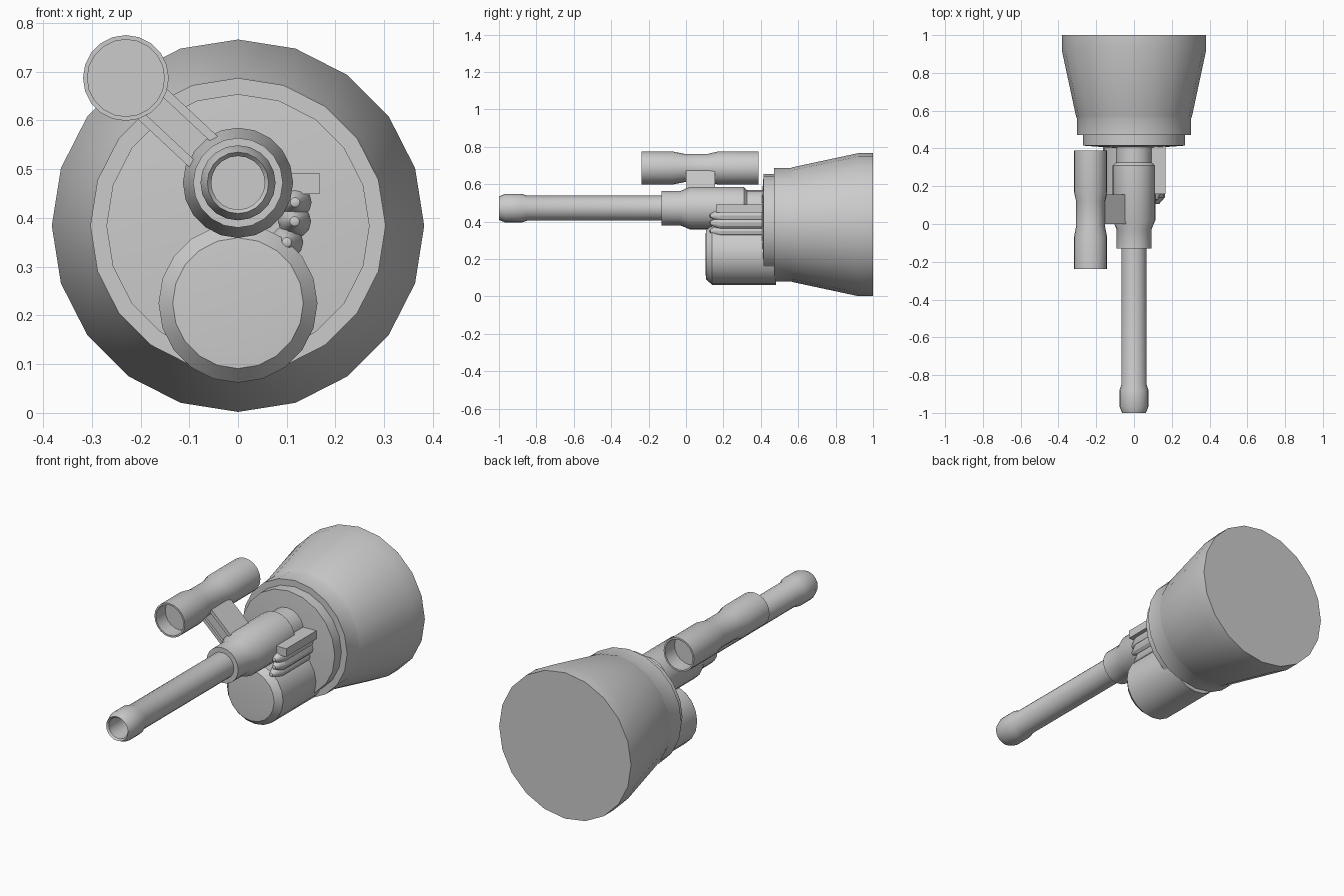
import bpy, bmesh, math
from mathutils import Matrix

if "Cube" in bpy.data.objects:
    bpy.data.objects.remove(bpy.data.objects["Cube"])


def finish(name, bm, smooth=True):
    bmesh.ops.recalc_face_normals(bm, faces=bm.faces)
    mesh = bpy.data.meshes.new(name)
    bm.to_mesh(mesh)
    bm.free()
    ob = bpy.data.objects.new(name, mesh)
    bpy.context.collection.objects.link(ob)
    if smooth:
        bpy.ops.object.select_all(action='DESELECT')
        ob.select_set(True)
        bpy.context.view_layer.objects.active = ob
        bpy.ops.object.shade_smooth_by_angle(angle=math.radians(28))
    return ob


def lathe(name, x, z, profile, sides=20):
    """Revolve (y, radius) points around an axis parallel to y."""
    bm = bmesh.new()
    rings = []
    for y, r in profile:
        n = sides if r > 0 else 1
        rings.append([bm.verts.new((x + r * math.sin(math.tau * i / sides), y,
                                    z + r * math.cos(math.tau * i / sides)))
                      for i in range(n)])
    for a, b in zip(rings, rings[1:]):
        for i in range(sides):
            j = (i + 1) % sides
            quad = [a[i % len(a)], a[j % len(a)], b[j % len(b)], b[i % len(b)]]
            bm.faces.new(list(dict.fromkeys(quad)))
    return finish(name, bm)


def box(name, centre, size, tilt=0):
    bm = bmesh.new()
    bmesh.ops.create_cube(bm, size=1, matrix=Matrix.Translation(centre)
                          @ Matrix.Rotation(tilt, 4, 'Y')
                          @ Matrix.Diagonal((*size, 1)))
    return finish(name, bm, False)


# Large flared rear housing and its front plate
lathe("rear_housing", 0, 0.384, [(1, 0), (1, 0.382), (0.92, 0.382), (0.57, 0.307),
                                 (0.56, 0.303), (0.47, 0.303), (0.47, 0)])
lathe("front_plate", 0, 0.384, [(0.48, 0), (0.48, 0.27), (0.415, 0.27), (0.395, 0)])

# Barrel with flared hollow muzzle, and the stepped sleeve around its root
lathe("barrel", 0, 0.472, [(-0.8, 0), (-0.8, 0.055), (-0.99, 0.055), (-1, 0.063),
                           (-0.965, 0.077), (-0.88, 0.077), (-0.85, 0.067),
                           (-0.1, 0.067), (-0.1, 0)])
lathe("barrel_sleeve", 0, 0.472, [(-0.13, 0), (-0.13, 0.092), (-0.03, 0.092),
                                  (0.02, 0.113), (0.31, 0.113), (0.325, 0.096),
                                  (0.42, 0.096), (0.42, 0)])

# Tank under the barrel
lathe("lower_tank", 0, 0.225, [(0.105, 0), (0.105, 0.105), (0.107, 0.134),
                               (0.14, 0.163), (0.48, 0.163), (0.48, 0)])

# Scope tube, recessed at both ends
lathe("scope", -0.23, 0.687, [(-0.16, 0), (-0.16, 0.079), (-0.237, 0.079),
                              (-0.237, 0.088), (-0.07, 0.088), (-0.01, 0.076),
                              (0.12, 0.076), (0.17, 0.088), (0.388, 0.088),
                              (0.388, 0.079), (0.31, 0.079), (0.31, 0)])

# Scope bracket: web with a flange on each edge, sloping down to the sleeve
tilt = math.radians(43)
for name, perp, thick, depth in (("bracket_web", 0, 0.07, 0.13),
                                 ("bracket_upper_flange", 0.032, 0.018, 0.155),
                                 ("bracket_lower_flange", -0.036, 0.018, 0.155)):
    along = 0.145
    box(name, (-0.23 + along * math.cos(tilt) + perp * math.sin(tilt), 0.078,
               0.687 - along * math.sin(tilt) + perp * math.cos(tilt)),
        (0.16, depth, thick), tilt)

# Feed rail and the pointed rounds stacked below it
box("feed_rail", (0.129, 0.285, 0.471), (0.077, 0.25, 0.043))
for i, (x, z) in enumerate([(0.117, 0.432), (0.116, 0.393), (0.1, 0.35)]):
    lathe(f"round_{i + 1}", x, z, [(0.125, 0), (0.13, 0.01), (0.165, 0.027), (0.19, 0.034),
                                   (0.42, 0.034), (0.42, 0)], 12)
